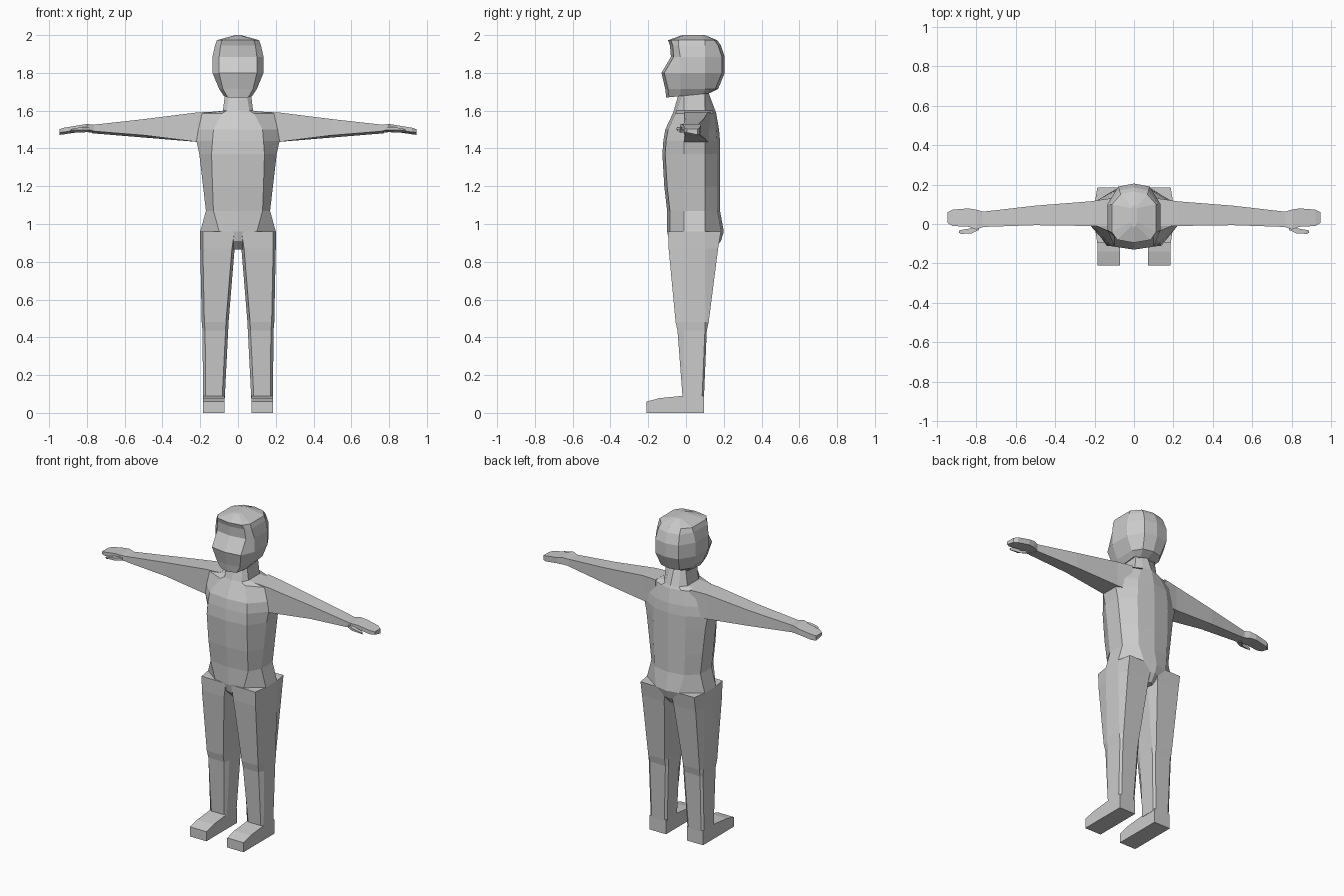
import bpy, bmesh

cube = bpy.data.objects.get("Cube")
if cube:
    bpy.data.objects.remove(cube, do_unlink=True)

grey = bpy.data.materials.new("plain_grey")
grey.use_nodes = True
colour = (0.6, 0.6, 0.6, 1)
grey.diffuse_color = colour
grey.node_tree.nodes["Principled BSDF"].inputs["Base Color"].default_value = colour


def loft(name, rings, mirrored=False):
    """Join equal rings of points with flat faces and cap both ends."""
    bm = bmesh.new()
    loops = [[bm.verts.new(point) for point in ring] for ring in rings]
    for low, high in zip(loops, loops[1:]):
        count = len(low)
        for i in range(count):
            j = (i + 1) % count
            bm.faces.new((low[i], low[j], high[j], high[i]))
    bm.faces.new(loops[0])
    bm.faces.new(loops[-1])
    bmesh.ops.recalc_face_normals(bm, faces=bm.faces)
    mesh = bpy.data.meshes.new(name)
    bm.to_mesh(mesh)
    bm.free()
    mesh.materials.append(grey)
    obj = bpy.data.objects.new(name, mesh)
    bpy.context.collection.objects.link(obj)
    if mirrored:
        modifier = obj.modifiers.new("other_side", 'MIRROR')
        modifier.use_axis[0] = True
    return obj


def body_ring(z, width, panel, front, back, side_front=-0.01, side_back=0.1, tilt=0):
    """Symmetric ring: ridge, front panel edge, flank, back panel edge, spine."""
    half = [(0, front), (panel, front + 0.015), (width, side_front),
            (width, side_back), (panel * 0.8, back - 0.015), (0, back)]
    outline = half + [(-x, y) for x, y in half[-2:0:-1]]
    return [(x, y, z + tilt * y) for x, y in outline]


def leg_ring(z, inner, outer, front, back):
    """Eight-sided ring with slightly narrower front and back faces."""
    inset = 0.014
    outline = [(inner + inset, front), (outer - inset, front), (outer, -0.01),
               (outer, min(0.1, back - 0.01)), (outer - inset, back),
               (inner + inset, back), (inner, min(0.1, back - 0.01)), (inner, -0.01)]
    return [(x, y, z) for x, y in outline]


def arm_ring(x, top, bottom, front, back, slant=0.012):
    """Four-sided ring whose underside drops towards the back."""
    return [(x, front, top), (x, back, top),
            (x, back, bottom), (x, front, bottom + slant)]


# Torso from the crotch up through the neck
loft("torso", [
    body_ring(0.865, 0.04, 0.025, -0.05, 0.15),
    body_ring(0.91, 0.12, 0.07, -0.09, 0.185),
    body_ring(0.96, 0.2, 0.1, -0.1, 0.2),
    body_ring(1.07, 0.17, 0.13, -0.1, 0.18),
    body_ring(1.2, 0.185, 0.135, -0.115, 0.18),
    body_ring(1.37, 0.205, 0.14, -0.125, 0.18),
    body_ring(1.44, 0.22, 0.135, -0.12, 0.18),
    body_ring(1.5, 0.21, 0.13, -0.11, 0.175),
    body_ring(1.585, 0.19, 0.085, -0.07, 0.16),
    body_ring(1.6, 0.08, 0.06, -0.065, 0.155),
    body_ring(1.72, 0.065, 0.04, -0.03, 0.11),
])

# Head, with a flat-sided face and a tilted jaw
loft("head", [
    body_ring(1.68, 0.075, 0.055, -0.105, 0.125, -0.03, 0.09, 0.1),
    body_ring(1.715, 0.1, 0.08, -0.11, 0.17, -0.03),
    body_ring(1.8, 0.135, 0.1, -0.13, 0.205, -0.03),
    body_ring(1.885, 0.135, 0.1, -0.08, 0.205, -0.03),
    body_ring(1.945, 0.122, 0.092, -0.085, 0.185, -0.04),
    body_ring(1.973, 0.112, 0.085, -0.095, 0.165, -0.04),
    body_ring(2, 0.015, 0.01, -0.02, 0.1, 0.01, 0.08),
])

# Legs with a knee band
loft("legs", [
    leg_ring(0.96, 0.005, 0.2, -0.095, 0.185),
    leg_ring(0.87, 0.018, 0.2, -0.092, 0.17),
    leg_ring(0.48, 0.05, 0.192, -0.055, 0.12),
    leg_ring(0.435, 0.052, 0.188, -0.045, 0.11),
    leg_ring(0.08, 0.07, 0.185, -0.018, 0.095),
], mirrored=True)

# Feet as a side profile carried across the width
sole = [(0.095, 0), (0.095, 0.09), (-0.02, 0.09),
        (-0.14, 0.078), (-0.21, 0.06), (-0.21, 0)]
loft("feet", [[(x, y, z) for y, z in sole] for x in (0.072, 0.185)], mirrored=True)

# Arms tapering to the wrist
loft("arms", [
    arm_ring(0.12, 1.595, 1.43, -0.01, 0.13, 0),
    arm_ring(0.22, 1.59, 1.435, -0.01, 0.115, 0),
    arm_ring(0.5, 1.555, 1.458, -0.006, 0.093),
    arm_ring(0.77, 1.525, 1.48, -0.015, 0.062),
], mirrored=True)

# Mitten hands
loft("hands", [
    arm_ring(0.765, 1.525, 1.482, -0.015, 0.062),
    arm_ring(0.8, 1.53, 1.487, -0.028, 0.073),
    arm_ring(0.84, 1.523, 1.487, -0.014, 0.079),
    arm_ring(0.92, 1.51, 1.475, -0.01, 0.073),
    arm_ring(0.945, 1.502, 1.472, 0.005, 0.06),
], mirrored=True)

# Thumbs
loft("thumbs", [
    arm_ring(0.785, 1.515, 1.487, -0.03, 0.01),
    arm_ring(0.825, 1.513, 1.485, -0.048, -0.022),
    arm_ring(0.875, 1.505, 1.485, -0.05, -0.03),
    arm_ring(0.887, 1.5, 1.485, -0.045, -0.033),
], mirrored=True)
